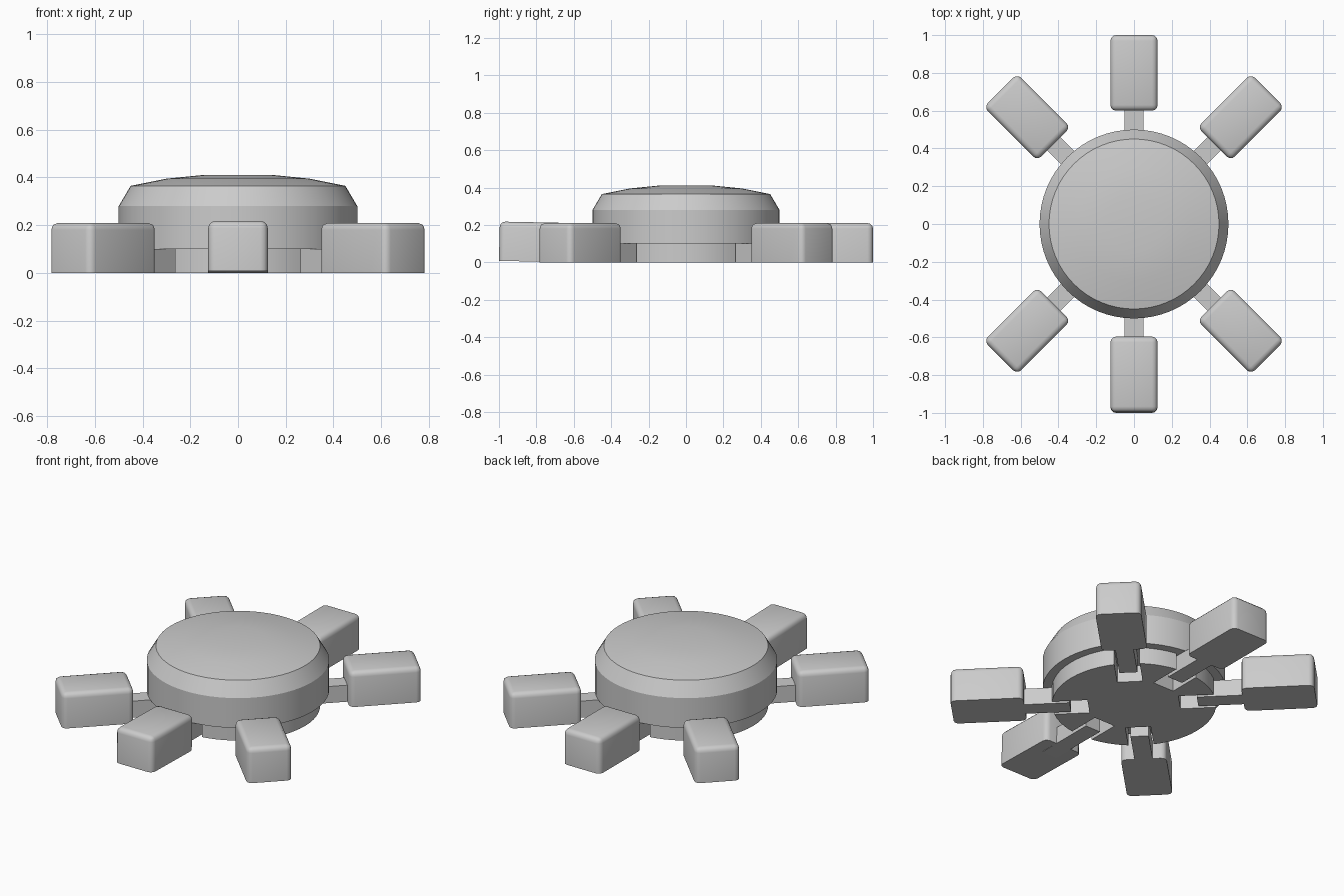
import bpy, bmesh, math
from mathutils import Matrix, Vector

cube = bpy.data.objects.get("Cube")
if cube:
    bpy.data.objects.remove(cube, do_unlink=True)

grey = bpy.data.materials.new("plain_grey")
grey.use_nodes = True
colour = (0.6, 0.6, 0.6, 1)
grey.diffuse_color = colour
grey.node_tree.nodes["Principled BSDF"].inputs["Base Color"].default_value = colour

LEG_ANGLES = [math.radians(a) for a in (45, 90, 135, 225, 270, 315)]


def finish(bm, name, smooth_angle=None):
    bmesh.ops.recalc_face_normals(bm, faces=bm.faces)
    mesh = bpy.data.meshes.new(name)
    bm.to_mesh(mesh)
    bm.free()
    mesh.materials.append(grey)
    obj = bpy.data.objects.new(name, mesh)
    bpy.context.collection.objects.link(obj)
    if smooth_angle:
        bpy.ops.object.select_all(action='DESELECT')
        obj.select_set(True)
        bpy.context.view_layer.objects.active = obj
        bpy.ops.object.shade_smooth_by_angle(angle=math.radians(smooth_angle))
    return obj


def box(x0, x1, width, height):
    bm = bmesh.new()
    bmesh.ops.create_cube(bm, size=1)
    bmesh.ops.scale(bm, vec=(x1 - x0, width, height), verts=bm.verts)
    bmesh.ops.translate(bm, vec=((x0 + x1) / 2, 0, height / 2), verts=bm.verts)
    return bm


def lathe(profile, sides=64):
    bm = bmesh.new()
    rings = [[bm.verts.new((r * math.cos(math.tau * i / sides),
                            r * math.sin(math.tau * i / sides), z))
              for i in range(sides)] for r, z in profile]
    for low, high in zip(rings, rings[1:]):
        for i in range(sides):
            j = (i + 1) % sides
            bm.faces.new((low[i], low[j], high[j], high[i]))
    bm.faces.new(rings[0])
    bm.faces.new(rings[-1])
    return bm


# Round body with a sloped shoulder and a shallow domed top
finish(lathe([(0.5, 0.1), (0.5, 0.28), (0.45, 0.365), (0.3, 0.395), (0.15, 0.41)]),
       "body", 18)

# Base disc with a notch for each leg
R, NOTCH_R, NOTCH_HALF = 0.45, 0.25, 0.07
rim = math.sqrt(R * R - NOTCH_HALF ** 2)
half_angle = math.atan2(NOTCH_HALF, rim)
outline = []
for k, a in enumerate(LEG_ANGLES):
    turn = Matrix.Rotation(a, 3, 'Z')
    for x, y in ((rim, -NOTCH_HALF), (NOTCH_R, -NOTCH_HALF),
                 (NOTCH_R, NOTCH_HALF), (rim, NOTCH_HALF)):
        outline.append(turn @ Vector((x, y, 0)))
    start = a + half_angle
    gap = (LEG_ANGLES[(k + 1) % 6] - a) % math.tau - 2 * half_angle
    steps = max(2, round(gap / math.radians(6)))
    for i in range(1, steps):
        t = start + gap * i / steps
        outline.append(Vector((R * math.cos(t), R * math.sin(t), 0)))
bm = bmesh.new()
face = bm.faces.new([bm.verts.new(p) for p in outline])
top = bmesh.ops.extrude_face_region(bm, geom=[face])["geom"]
bmesh.ops.translate(bm, vec=(0, 0, 0.1),
                    verts=[g for g in top if isinstance(g, bmesh.types.BMVert)])
finish(bm, "base_disc", 30)

# Legs: a flat arm and a rounded block foot
for k, a in enumerate(LEG_ANGLES, 1):
    turn = Matrix.Rotation(a, 4, 'Z')
    arm = finish(box(0.35, 0.72, 0.1, 0.1), f"arm_{k}")
    arm.matrix_world = turn

    bm = box(-0.2, 0.2, 0.25, 0.21)
    edges = [e for e in bm.edges if max(v.co.z for v in e.verts) > 0.1]
    bmesh.ops.bevel(bm, geom=edges, offset=0.03, segments=3, profile=0.5,
                    affect='EDGES', clamp_overlap=True)
    foot = finish(bm, f"foot_{k}", 35)
    # the front foot is lifted slightly at its outer end
    is_front = a == LEG_ANGLES[4]
    tilt = Matrix.Rotation(-0.02 if is_front else 0, 4, 'Y')
    foot.matrix_world = turn @ Matrix.Translation((0.8, 0, 0.004 if is_front else 0)) @ tilt
